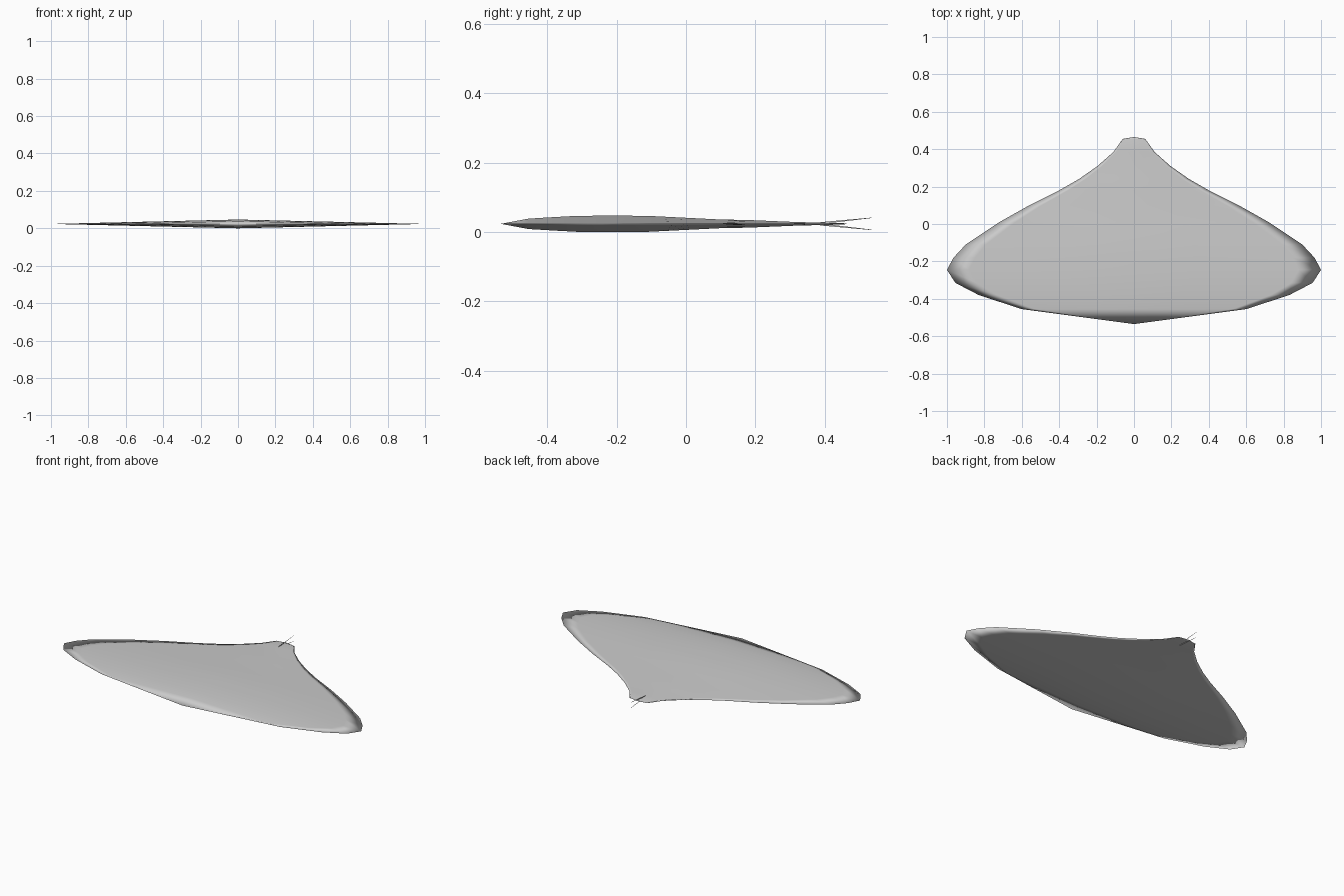
import bpy, bmesh

if "Cube" in bpy.data.objects:
    bpy.data.objects.remove(bpy.data.objects["Cube"])

MID = 0.0235

# Stations from nose to tail: y, half width, half thickness at the centre
stations = [(-0.455, 0.60, 0.0150), (-0.38, 0.83, 0.0195), (-0.315, 0.955, 0.0230),
            (-0.245, 1.0, 0.0235), (-0.18, 0.965, 0.0235), (-0.11, 0.90, 0.0230),
            (0.01, 0.72, 0.0170), (0.10, 0.56, 0.0125), (0.18, 0.40, 0.0110),
            (0.24, 0.295, 0.0085), (0.31, 0.195, 0.0055), (0.385, 0.11, 0.0035),
            (0.455, 0.06, 0.0020)]
fractions = [0, 0.35, 0.7, 0.88]


def make_object(name, bm):
    mesh = bpy.data.meshes.new(name)
    bm.to_mesh(mesh)
    bm.free()
    obj = bpy.data.objects.new(name, mesh)
    bpy.context.collection.objects.link(obj)
    return obj


# Lens-shaped body: loft closed diamond sections between nose and tail points
bm = bmesh.new()
half = [(f, 1 - f) for f in fractions]
ring = [(1, 0)] + [(x, z) for x, z in reversed(half)]
ring += [(-x, z) for x, z in half[1:]] + [(-1, 0)]
ring += [(x, -z) for x, z in reversed(ring[1:-1])]
n = len(ring)
rings = [[bm.verts.new((x * w, y, MID + z * h)) for x, z in ring]
         for y, w, h in stations]
for a, b in zip(rings, rings[1:]):
    for i in range(n):
        j = (i + 1) % n
        bm.faces.new((a[i], a[j], b[j], b[i]))
for section, y in ((rings[0], -0.535), (rings[-1], 0.465)):
    tip = bm.verts.new((0, y, MID))
    for i in range(n):
        bm.faces.new((section[i], section[(i + 1) % n], tip))
bmesh.ops.recalc_face_normals(bm, faces=bm.faces)
for f in bm.faces:
    f.smooth = True
make_object("body", bm)

# Two paper-thin tail blades, spreading up and down
for name, s in (("upper_tail_blade", 1), ("lower_tail_blade", -1)):
    bm = bmesh.new()
    profile = [(0.375, 0.001), (0.43, 0.004), (0.535, 0.0165), (0.535, 0.018), (0.39, 0.005)]
    bm.faces.new([bm.verts.new((0, y, MID + s * z)) for y, z in profile])
    make_object(name, bm)
